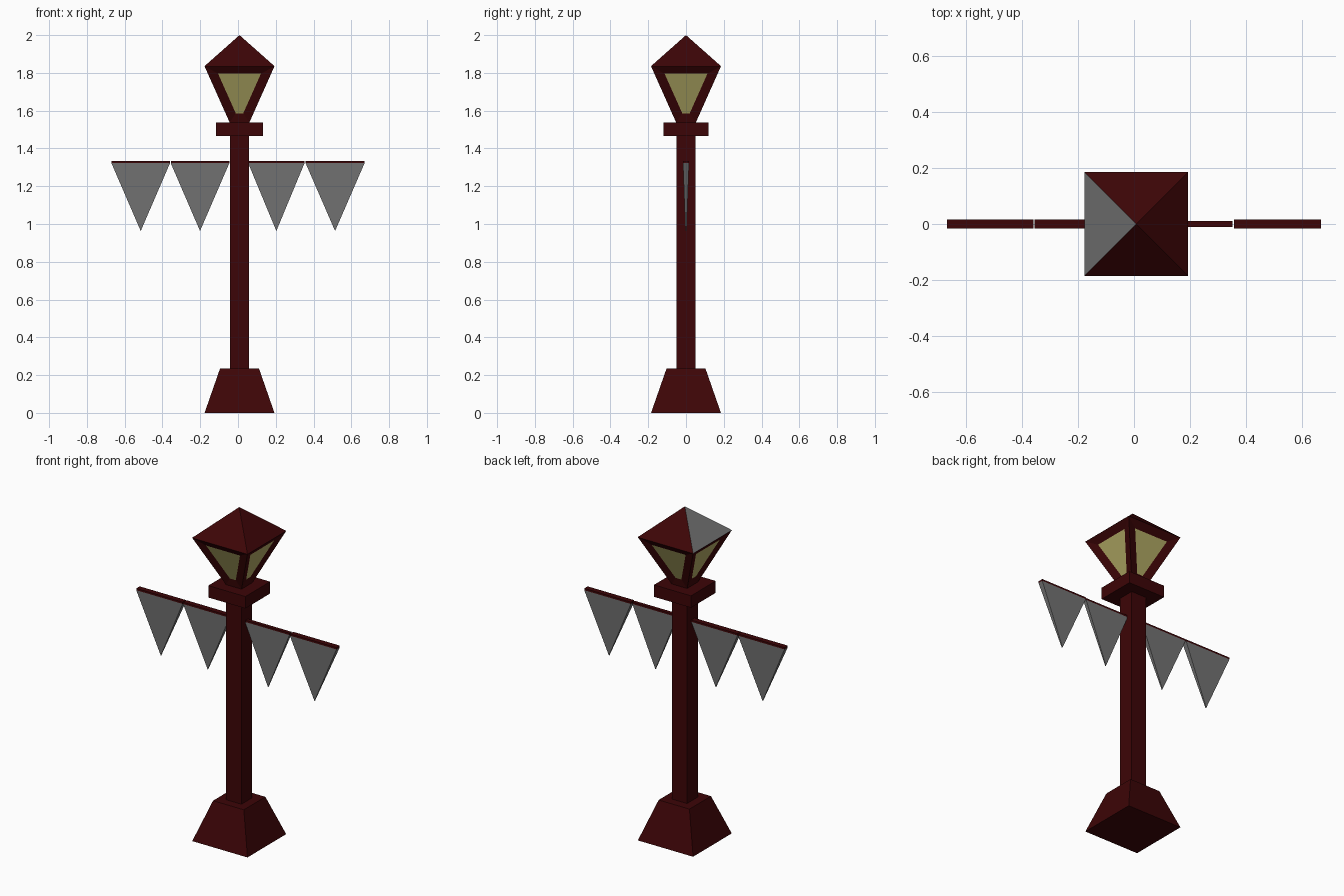
import bpy, bmesh

if "Cube" in bpy.data.objects:
    bpy.data.objects.remove(bpy.data.objects["Cube"])

CX = 0.008  # lamp post axis


def material(name, rgb):
    m = bpy.data.materials.new(name)
    m.diffuse_color = (*rgb, 1.0)
    m.use_nodes = True
    m.node_tree.nodes["Principled BSDF"].inputs["Base Color"].default_value = m.diffuse_color
    return m


MAROON = material("dark maroon", (0.046, 0.0015, 0.002))
GREY = material("grey cloth", (0.17, 0.17, 0.17))
GLASS = material("pale yellow glass", (0.46, 0.415, 0.135))


def finish(bm, name, mats):
    mesh = bpy.data.meshes.new(name)
    bm.to_mesh(mesh)
    bm.free()
    for m in mats:
        mesh.materials.append(m)
    ob = bpy.data.objects.new(name, mesh)
    bpy.context.collection.objects.link(ob)
    return ob


def tapered(x, z0, z1, bottom, top):
    """Four-sided block; bottom and top are (half x, half y), (0, 0) gives a point."""
    bm = bmesh.new()
    bmesh.ops.create_cube(bm, size=2)
    for v in bm.verts:
        hx, hy = top if v.co.z > 0 else bottom
        v.co = (x + v.co.x * hx, v.co.y * hy, z1 if v.co.z > 0 else z0)
    bmesh.ops.remove_doubles(bm, verts=bm.verts[:], dist=1e-5)
    bmesh.ops.recalc_face_normals(bm, faces=bm.faces[:])
    bm.normal_update()
    return bm


def block(name, x, z0, z1, bottom, top, mat=MAROON):
    return finish(tapered(x, z0, z1, bottom, top), name, [mat])


# Post: flared foot, square pole, collar
block("foot", CX, 0, 0.235, (0.185, 0.185), (0.103, 0.103))
block("pole", CX, 0.235, 1.465, (0.051, 0.051), (0.051, 0.051))
block("collar", CX, 1.465, 1.537, (0.124, 0.118), (0.124, 0.118))

# Lantern body: flares upward, recessed glass pane in each side
bm = tapered(CX, 1.537, 1.835, (0.052, 0.052), (0.185, 0.185))
sides = [f for f in bm.faces if abs(f.normal.z) < 0.9]
bmesh.ops.inset_individual(bm, faces=sides, thickness=0.048, depth=-0.012,
                           use_even_offset=True)
for f in sides:
    f.material_index = 1
bmesh.ops.delete(bm, geom=[f for f in bm.faces if f.normal.z > 0.9], context='FACES')
finish(bm, "lantern_body", [MAROON, GLASS])

# Roof: pyramid whose left slope is grey
bm = tapered(CX, 1.835, 2.0, (0.186, 0.186), (0, 0))
for f in bm.faces:
    if f.normal.x < -0.3:
        f.material_index = 1
finish(bm, "lantern_roof", [MAROON, GREY])

# Bunting: thin rod over each pennant that tapers to a point
for i, (x, half, thick) in enumerate([(-0.515, 0.155, 0.016), (-0.201, 0.155, 0.016),
                                      (0.203, 0.149, 0.011), (0.514, 0.156, 0.016)], 1):
    block(f"pennant_rod_{i}", x, 1.322, 1.333, (half, thick), (half, thick))
    block(f"pennant_{i}", x, 0.963, 1.322, (0, 0.003), (half, thick), GREY)
